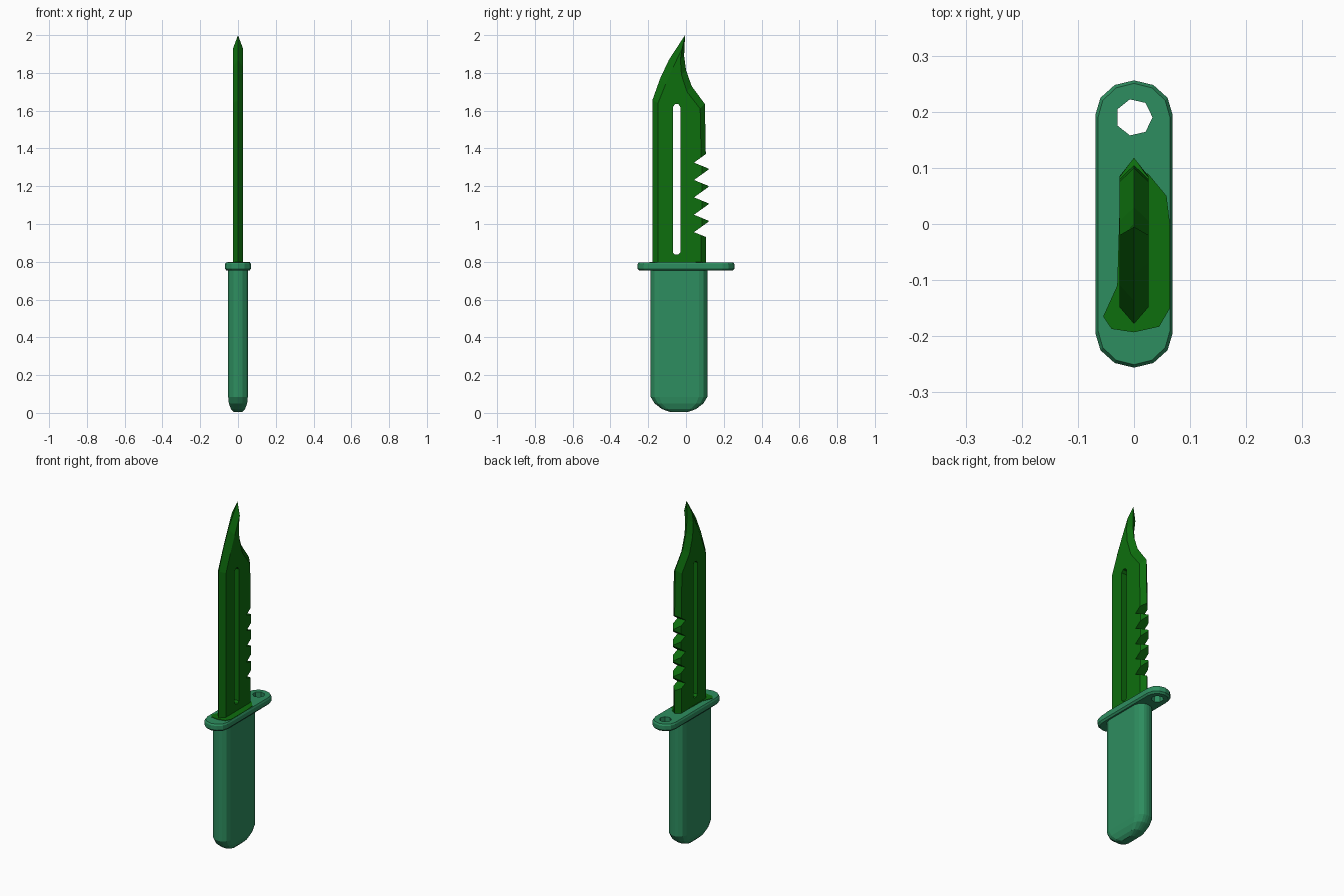
import bpy, bmesh, math
from mathutils import Vector

cube = bpy.data.objects.get("Cube")
if cube:
    bpy.data.objects.remove(cube, do_unlink=True)


def material(name, rgb):
    m = bpy.data.materials.new(name)
    m.use_nodes = True
    m.diffuse_color = (*rgb, 1)
    bsdf = next(n for n in m.node_tree.nodes if n.type == 'BSDF_PRINCIPLED')
    bsdf.inputs["Base Color"].default_value = (*rgb, 1)
    return m


sea = material("sea green", (0.027, 0.27, 0.115))
dark = material("dark green", (0.004, 0.156, 0.004))


def loft(name, rings, mat, cap=True):
    """Skin a list of closed rings with equal point counts."""
    bm = bmesh.new()
    loops = [[bm.verts.new(p) for p in ring] for ring in rings]
    n = len(loops[0])
    for a, b in zip(loops, loops[1:]):
        for i in range(n):
            j = (i + 1) % n
            bm.faces.new((a[i], a[j], b[j], b[i]))
    if cap:
        bm.faces.new(loops[0])
        bm.faces.new(loops[-1])
    bmesh.ops.recalc_face_normals(bm, faces=bm.faces)
    me = bpy.data.meshes.new(name)
    bm.to_mesh(me)
    bm.free()
    me.materials.append(mat)
    ob = bpy.data.objects.new(name, me)
    bpy.context.collection.objects.link(ob)
    return ob


def cut(ob, cutter):
    cutter.hide_render = True
    mod = ob.modifiers.new("cut", 'BOOLEAN')
    mod.operation = 'DIFFERENCE'
    mod.solver = 'EXACT'
    mod.object = cutter
    bpy.context.view_layer.objects.active = ob
    bpy.ops.object.modifier_apply(modifier=mod.name)
    bpy.data.objects.remove(cutter, do_unlink=True)


def side_prism(name, pts, mat):
    return loft(name, [[(x, y, z) for y, z in pts] for x in (-0.1, 0.1)], mat)


# Blade: sharp outer edge (y, z) paired with the border of the flat cheek
edge = [(-.178, .78), (-.178, 1.655), (-.137, 1.77), (-.09, 1.87), (-.005, 2),
        (-.01, 1.89), (0, 1.815), (.03, 1.73), (.1, 1.635), (.105, 1.36),
        (.118, 1.3), (.118, 1.0), (.105, .94), (.105, .78)]
cheek = [(-.148, .78), (-.148, 1.64), (-.108, 1.74), (-.068, 1.83), (-.02, 1.93),
         (-.03, 1.87), (-.024, 1.79), (.005, 1.7), (.075, 1.61), (.08, 1.35),
         (.085, 1.29), (.085, 1.0), (.08, .94), (.08, .78)]
T = 0.026
blade = loft("blade", [[(-T, y, z) for y, z in cheek],
                       [(0, y, z) for y, z in edge],
                       [(T, y, z) for y, z in cheek]], dark)

# Long slot through the blade
cut(blade, side_prism("slot_cutter", [(-.07, .85), (-.058, .838), (-.04, .838), (-.03, .85),
                                      (-.03, 1.62), (-.04, 1.634), (-.058, 1.634), (-.07, 1.62)], dark))

# Saw teeth along the back
for i in range(5):
    z = 0.957 + 0.092 * i
    cut(blade, side_prism("notch_cutter", [(.042, z), (.14, z - .04), (.14, z + .07)], dark))

# Guard: flat plate with rounded ends and softened rims
ends = [Vector((.069 * math.cos(a), .062 * math.sin(a)))
        for a in [math.pi * k / 6 for k in range(7)]]
outline = [(p.x, p.y + .194) for p in ends] + [(-p.x, -p.y - .194) for p in ends]
guard = loft("guard", [[(x * s, y * (1 + (s - 1) * .3), z) for x, y in outline]
                       for s, z in ((.88, .753), (1, .763), (1, .787), (.93, .796))], sea)
hole = [(.033 * math.cos(a), .19 + .033 * math.sin(a))
        for a in [math.tau * k / 7 for k in range(7)]]
cut(guard, loft("hole_cutter", [[(x, y, z) for x, y in hole] for z in (.7, .85)], sea))

# Dark patch around the foot of the blade
patch = [(-.055, -.165), (-.04, -.187), (0, -.193), (.045, -.183), (.064, -.15),
         (.064, .0), (.058, .05), (.025, .09), (-.01, .09), (-.026, .02), (-.03, -.11)]
loft("blade_foot_patch", [[(x, y, z) for x, y in patch] for z in (.794, .799)], dark)

# Handle: faceted rounded section, closing in at the butt
quarter = [(.052, .105), (.044, .13), (.024, .146), (.008, .15)]
section = (quarter + [(-x, y) for x, y in reversed(quarter)]
           + [(-x, -y) for x, y in quarter] + [(x, -y) for x, y in reversed(quarter)])
levels = [(.77, 1, 1), (.085, 1, 1), (.05, .93, .86), (.02, .72, .6), (.004, .42, .3)]
loft("handle", [[(x * sx, y * sy - .037, z) for x, y in section]
                for z, sx, sy in levels], sea)
